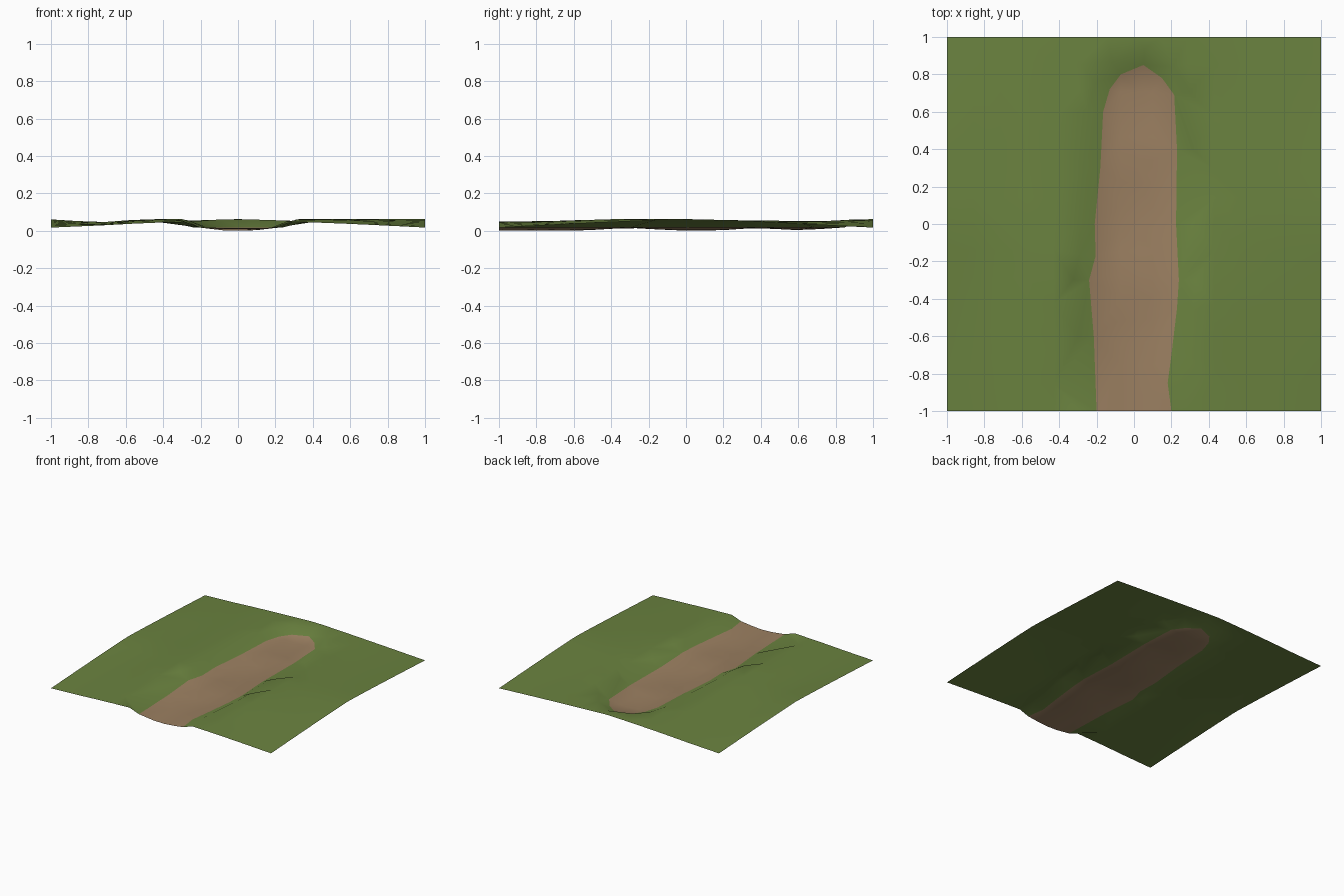
import bpy, math
from mathutils import Vector
from mathutils.geometry import delaunay_2d_cdt, intersect_point_line

if "Cube" in bpy.data.objects:
    bpy.data.objects.remove(bpy.data.objects["Cube"])

# Path outline seen from above, front left round the far end to front right
PATH = [Vector(p) for p in [
    (-.2, -1), (-.215, -.6), (-.24, -.3), (-.205, -.17), (-.21, 0), (-.18, .3),
    (-.165, .6), (-.13, .72), (-.07, .8), (.05, .85), (.15, .78), (.215, .69),
    (.23, .4), (.225, 0), (.24, -.3), (.23, -.45), (.2, -.7), (.18, -.85), (.2, -1)]]
RIM = 0.085


def distance(p):
    """Distance from p to the path outline (open at the front)."""
    best = 9
    for a, b in zip(PATH, PATH[1:]):
        q, t = intersect_point_line(p, a, b)
        q = a.lerp(b, min(1, max(0, t)))
        best = min(best, (p - q).length)
    return best


def inside(p):
    hit = False
    for a, b in zip(PATH, PATH[1:] + PATH[:1]):
        if (a.y > p.y) != (b.y > p.y) and p.x < a.x + (p.y - a.y) * (b.x - a.x) / (b.y - a.y):
            hit = not hit
    return hit


def bump(p, x, y, rx, ry):
    return math.exp(-((p.x - x) / rx) ** 2 - ((p.y - y) / ry) ** 2)


def height(p):
    d = distance(p)
    lip = 0.021
    if d > 1e-4 and inside(p):
        # worn hollow with two slight humps
        floor = 0.003 + 0.014 * bump(p, 0, -.3, 1, .18) + 0.014 * bump(p, 0, .38, 1, .15)
        floor += 0.006 * bump(p, 0, .7, 1, .1)
        return lip + (floor - lip) * min(1, d / 0.15)
    # grass: low corners, raised edge middles, a dip on the left, ridges by the path
    g = 0.02 + 0.045 * (1 - abs(p.x * p.y) ** 1.15)
    g -= 0.016 * bump(p, -.75, 0, .16, .7)
    g += 0.008 * (bump(p, -.35, -.35, .2, .3) + bump(p, .42, -.35, .2, .3))
    if p.y < .8:
        g -= 0.007 * bump(p, 0, .1, .4, 2)
    return lip + (g - lip) * min(1, d / RIM)


# Points: outline, grass rim, hollow, then an open grid
pts = list(PATH)
for i, p in enumerate(PATH):
    t = (PATH[min(i + 1, len(PATH) - 1)] - PATH[max(i - 1, 0)]).normalized()
    q = p + Vector((-t.y, t.x)) * RIM
    if i in (0, len(PATH) - 1):
        q.y = -1
    pts.append(q)
for j in range(15):
    y = -1 + j * 0.122
    for x in (-.07, .02, .1):
        p = Vector((x, y))
        if (j == 0 or inside(p)) and distance(p) > .04:
            pts.append(p)
N = 14
for i in range(N + 1):
    for j in range(N + 1):
        p = Vector((-1 + 2 * i / N, -1 + 2 * j / N))
        if not inside(p) and distance(p) > RIM + .05 and not (abs(p.x) < .25 and p.y < -.9):
            pts.append(p)

# Triangulate so the path border is a clean edge
outline = list(range(len(PATH)))[::-1]
verts, _, faces, _, _, _ = delaunay_2d_cdt(pts, [], [outline], 0, 1e-5)
mesh = bpy.data.meshes.new("path_end_ground")
mesh.from_pydata([(v.x, v.y, height(v)) for v in verts], [], faces)
ground = bpy.data.objects.new("path_end_ground", mesh)
bpy.context.collection.objects.link(ground)

for name, col in (("grass green", (.145, .225, .05, 1)), ("dirt brown", (.33, .215, .12, 1))):
    m = bpy.data.materials.new(name)
    m.diffuse_color = col
    m.use_nodes = True
    m.node_tree.nodes["Principled BSDF"].inputs["Base Color"].default_value = m.diffuse_color
    mesh.materials.append(m)
for f in mesh.polygons:
    f.use_smooth = True
    f.material_index = int(inside(f.center.to_2d()))

# Rest on z = 0
low = min(v.co.z for v in mesh.vertices)
for v in mesh.vertices:
    v.co.z -= low
